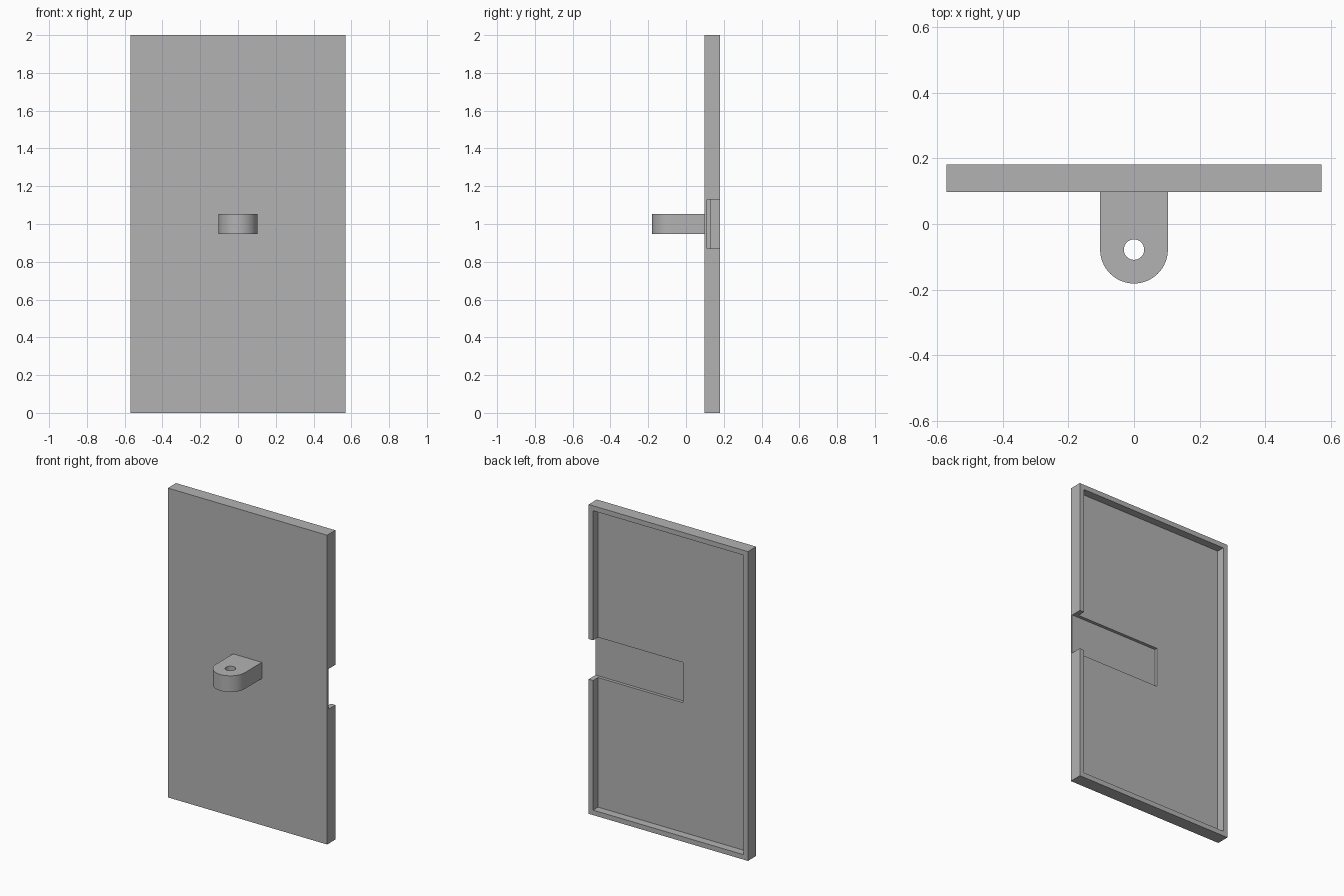
import bpy, bmesh, math

cube = bpy.data.objects.get("Cube")
if cube:
    bpy.data.objects.remove(cube, do_unlink=True)

# Single plain colour
grey = bpy.data.materials.new("plain_grey")
grey.use_nodes = True
grey.diffuse_color = (0.45, 0.45, 0.45, 1)
grey.node_tree.nodes["Principled BSDF"].inputs["Base Color"].default_value = (0.45, 0.45, 0.45, 1)


def prism(name, outline, z0, z1):
    """Extrude an anticlockwise xy outline from z0 up to z1."""
    bm = bmesh.new()
    base = bm.faces.new([bm.verts.new((x, y, z0)) for x, y in outline])
    top = bmesh.ops.extrude_face_region(bm, geom=[base])["geom"]
    verts = [v for v in top if isinstance(v, bmesh.types.BMVert)]
    bmesh.ops.translate(bm, verts=verts, vec=(0, 0, z1 - z0))
    bmesh.ops.recalc_face_normals(bm, faces=bm.faces)
    mesh = bpy.data.meshes.new(name)
    bm.to_mesh(mesh)
    bm.free()
    mesh.materials.append(grey)
    obj = bpy.data.objects.new(name, mesh)
    bpy.context.collection.objects.link(obj)
    return obj


def box(name, x0, x1, y0, y1, z0, z1):
    return prism(name, [(x0, y0), (x1, y0), (x1, y1), (x0, y1)], z0, z1)


def arc(cy, radius, start, end, steps):
    angles = [start + (end - start) * i / steps for i in range(steps + 1)]
    return [(radius * math.cos(a), cy + radius * math.sin(a)) for a in angles]


def cut(target, cutter):
    """Subtract the cutter, apply the result and remove the cutter."""
    cutter.hide_render = True
    mod = target.modifiers.new("cut", 'BOOLEAN')
    mod.operation, mod.solver, mod.object = 'DIFFERENCE', 'EXACT', cutter
    bpy.context.view_layer.objects.active = target
    bpy.ops.object.modifier_apply(modifier=mod.name)
    bpy.data.objects.remove(cutter, do_unlink=True)


half_w, front, back, rim = 0.57, 0.097, 0.181, 0.032
floor, groove_floor = 0.13, 0.11

# Panel with a shallow recess in the back, leaving a rim
panel = box("panel", -half_w, half_w, front, back, 0, 2)
cut(panel, box("recess_cutter", rim - half_w, half_w - rim, floor, back + 0.1, rim, 2 - rim))

# Deeper groove running out through the left rim
cut(panel, box("groove_cutter", -0.07, half_w + 0.1, groove_floor, back + 0.1, 0.87, 1.13))

# Rounded lug on the front with an upright pin hole
radius, centre = 0.103, -0.078
outline = arc(centre, radius, -math.pi, 0, 32) + [(radius, front + 0.005), (-radius, front + 0.005)]
lug = prism("front_lug", outline, 0.948, 1.053)
hole = arc(centre, 0.031, 0, 2 * math.pi, 32)[:-1]
cut(lug, prism("hole_cutter", hole, 0.8, 1.2))

# Smooth the curved walls, keep corners sharp
bpy.ops.object.select_all(action='DESELECT')
lug.select_set(True)
bpy.context.view_layer.objects.active = lug
bpy.ops.object.shade_smooth_by_angle(angle=math.radians(30))
